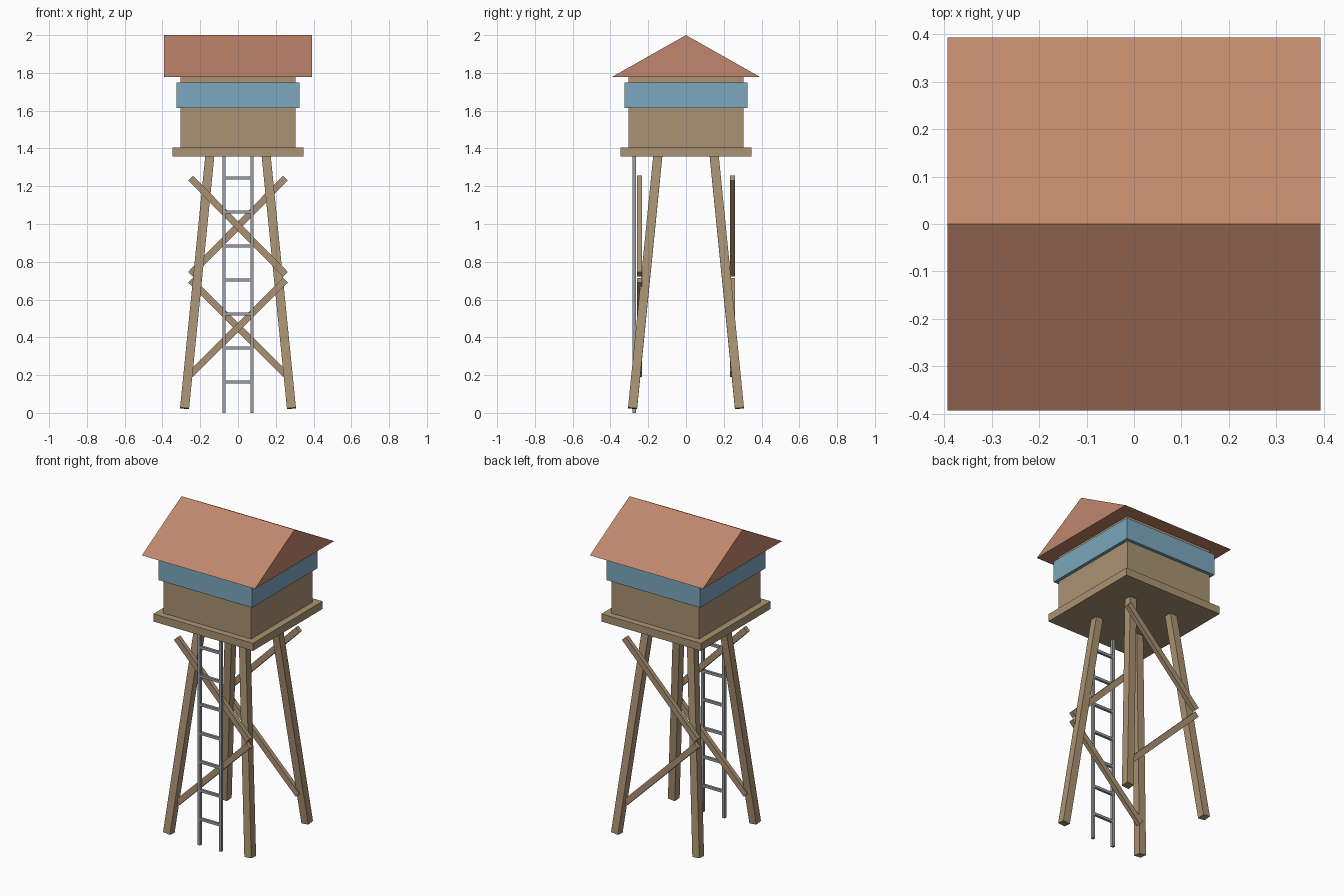
import bpy, bmesh
from mathutils import Vector, Matrix

if "Cube" in bpy.data.objects:
    bpy.data.objects.remove(bpy.data.objects["Cube"])


def material(name, color):
    m = bpy.data.materials.new(name)
    m.diffuse_color = (*color, 1)
    m.use_nodes = True
    m.node_tree.nodes["Principled BSDF"].inputs["Base Color"].default_value = m.diffuse_color
    return m


WOOD = material("wood", (0.40, 0.29, 0.17))
BRACE_WOOD = material("brace_wood", (0.40, 0.28, 0.17))
GLASS = material("window_blue", (0.20, 0.39, 0.51))
ROOF = material("roof_red", (0.53, 0.24, 0.15))
METAL = material("ladder_metal", (0.32, 0.34, 0.38))


def finish(bm, name, mat):
    bmesh.ops.recalc_face_normals(bm, faces=bm.faces)
    mesh = bpy.data.meshes.new(name)
    bm.to_mesh(mesh)
    bm.free()
    mesh.materials.append(mat)
    obj = bpy.data.objects.new(name, mesh)
    bpy.context.collection.objects.link(obj)
    return obj


def slab(name, half, z0, z1, mat):
    """Square box centred on the axis."""
    bm = bmesh.new()
    bmesh.ops.create_cube(bm, size=1, matrix=Matrix.Translation((0, 0, (z0 + z1) / 2))
                          @ Matrix.Diagonal((2 * half, 2 * half, z1 - z0, 1)))
    return finish(bm, name, mat)


def beam(name, p, q, width, depth, mat):
    """Rectangular bar from p to q; depth is measured along y."""
    p, q = Vector(p), Vector(q)
    z = (q - p).normalized()
    y = Vector((0, 1, 0))
    y = (y - z * y.dot(z)).normalized()
    rot = Matrix((y.cross(z), y, z)).transposed().to_4x4()
    bm = bmesh.new()
    bmesh.ops.create_cube(bm, size=1, matrix=Matrix.Translation((p + q) / 2) @ rot
                          @ Matrix.Diagonal((width, depth, (q - p).length, 1)))
    return finish(bm, name, mat)


# Platform, cabin and window band
slab("platform", 0.346, 1.357, 1.405, WOOD)
slab("cabin", 0.305, 1.405, 1.778, WOOD)
slab("window_band", 0.325, 1.615, 1.75, GLASS)

# Gable roof: triangle profile extruded along x
bm = bmesh.new()
profile = [(-0.393, 1.778), (0.393, 1.778), (0, 2.0)]
face = bm.faces.new([bm.verts.new((-0.393, y, z)) for y, z in profile])
ext = bmesh.ops.extrude_face_region(bm, geom=[face], use_keep_orig=True)
bmesh.ops.translate(bm, vec=(0.786, 0, 0),
                    verts=[g for g in ext["geom"] if isinstance(g, bmesh.types.BMVert)])
finish(bm, "gable_roof", ROOF)

# Four splayed legs
for ys, front in ((-1, "front"), (1, "back")):
    for xs, side in ((-1, "left"), (1, "right")):
        beam(f"{front}_{side}_leg", (0.283 * xs, 0.283 * ys, 0.024),
             (0.148 * xs, 0.148 * ys, 1.372), 0.048, 0.048, WOOD)

# Zigzag braces on front and back, mirrored in x
for s, side in ((-1, "front"), (1, "back")):
    y = 0.246 * s
    beam(f"{side}_upper_brace", (0.251 * s, y, 1.243), (-0.251 * s, y, 0.734),
         0.036, 0.027, BRACE_WOOD)
    beam(f"{side}_lower_brace", (-0.251 * s, y, 0.702), (0.251 * s, y, 0.204),
         0.036, 0.027, BRACE_WOOD)

# Ladder
for xs, side in ((-1, "left"), (1, "right")):
    beam(f"ladder_{side}_rail", (0.074 * xs, -0.275, 0), (0.074 * xs, -0.275, 1.36),
         0.018, 0.018, METAL)
for i in range(7):
    z = 0.164 + 0.18 * i
    beam(f"ladder_rung_{i + 1}", (-0.07, -0.275, z), (0.07, -0.275, z), 0.016, 0.016, METAL)
